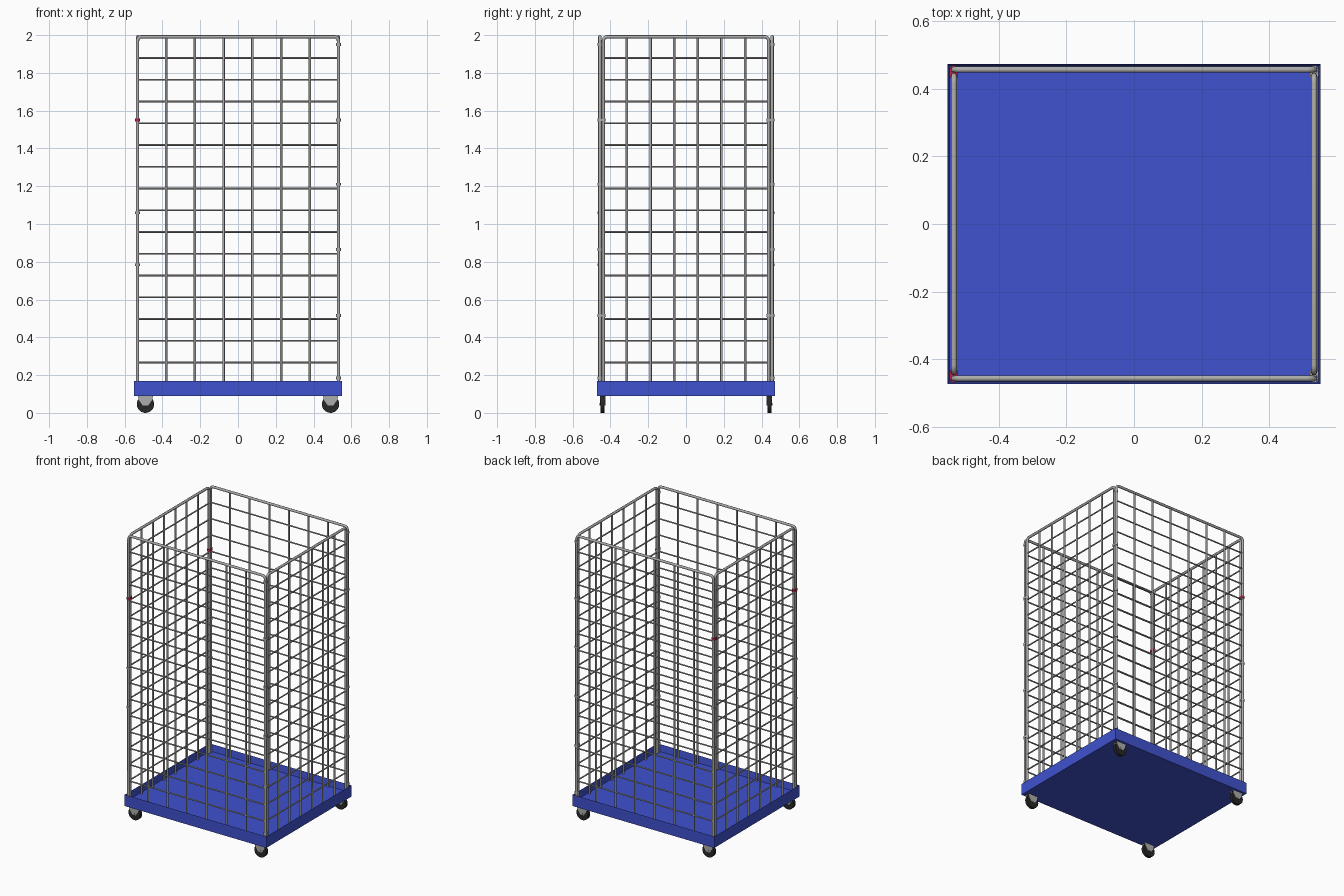
import bpy, bmesh, math
from mathutils import Matrix, Vector

if "Cube" in bpy.data.objects:
    bpy.data.objects.remove(bpy.data.objects["Cube"])

HX, HY = 0.551, 0.472          # half size of the tray
PX, PY, SY = 0.532, 0.456, 0.438  # post positions: front/back panels, side panels
TOP, FLOOR, TUBE = 1.991, 0.12, 0.009


def material(name, rgb):
    m = bpy.data.materials.new(name)
    m.diffuse_color = (*rgb, 1)
    m.use_nodes = True
    m.node_tree.nodes["Principled BSDF"].inputs["Base Color"].default_value = m.diffuse_color
    return m


blue = material("blue_paint", (0.05, 0.085, 0.62))
black = material("black_rubber", (0.02, 0.02, 0.02))
red = material("red_plastic", (0.5, 0.02, 0.06))
steel = material("steel", (0.42, 0.42, 0.41))


def finish(name, bm, mat, smooth=False):
    bmesh.ops.recalc_face_normals(bm, faces=bm.faces[:])
    me = bpy.data.meshes.new(name)
    bm.to_mesh(me)
    bm.free()
    ob = bpy.data.objects.new(name, me)
    bpy.context.collection.objects.link(ob)
    me.materials.append(mat)
    if smooth:
        bpy.context.view_layer.objects.active = ob
        bpy.ops.object.select_all(action='DESELECT')
        ob.select_set(True)
        bpy.ops.object.shade_smooth_by_angle(angle=math.radians(40))
    return ob


def add_box(bm, c, s):
    bmesh.ops.create_cube(bm, size=1, matrix=Matrix.Translation(c) @ Matrix.Diagonal((*s, 1)))


def add_cyl(bm, c, r, h, axis='Z', seg=16):
    rot = Matrix.Rotation(math.pi / 2, 4, 'X') if axis == 'Y' else Matrix()
    bmesh.ops.create_cone(bm, cap_ends=True, segments=seg, radius1=r, radius2=r, depth=h,
                          matrix=Matrix.Translation(c) @ rot)


def panel(name, half, matrix):
    """Rounded tube hoop with a wire grid, drawn in the local XZ plane."""
    cu = bpy.data.curves.new(name, 'CURVE')
    cu.dimensions = '3D'
    cu.bevel_depth = 1.0
    cu.bevel_resolution = 2
    cu.use_fill_caps = True

    def wire(points, r):
        sp = cu.splines.new('POLY')
        sp.points.add(len(points) - 1)
        for p, (x, z) in zip(sp.points, points):
            p.co = (x, 0, z, 1)
            p.radius = r
    # hoop with rounded top corners
    R = 0.022
    arc = [(half - R + R * math.cos(a), TOP - R + R * math.sin(a))
           for a in (math.pi / 2 * i / 5 for i in range(6))]
    path = [(half, FLOOR)] + arc
    wire(path + [(-x, z) for x, z in reversed(path)], TUBE)
    # upright and level wires
    for i in range(1, 7):
        x = -half + 2 * half * i / 7
        wire([(x, FLOOR), (x, TOP)], 0.0065)
    for i in range(15):
        z = 0.267 + 0.1151 * i
        wire([(-half, z), (half, z)], 0.0048)
    ob = bpy.data.objects.new(name, cu)
    bpy.context.collection.objects.link(ob)
    ob.matrix_world = matrix
    cu.materials.append(steel)
    bpy.ops.object.select_all(action='DESELECT')
    bpy.context.view_layer.objects.active = ob
    ob.select_set(True)
    bpy.ops.object.convert(target='MESH')
    bpy.ops.object.shade_smooth_by_angle(angle=math.radians(50))


# Tray: box with its top face inset and pushed down
bm = bmesh.new()
add_box(bm, (0, 0, 0.13), (2 * HX, 2 * HY, 0.08))
top = max(bm.faces, key=lambda f: f.calc_center_median().z)
bmesh.ops.inset_region(bm, faces=[top], thickness=0.008)
bmesh.ops.translate(bm, verts=top.verts[:], vec=(0, 0, FLOOR - 0.17))
finish("tray", bm, blue)

# Four mesh panels
turn = Matrix.Rotation(math.pi / 2, 4, 'Z')
for s, n in ((-1, "front"), (1, "back")):
    panel(n + "_panel", PX, Matrix.Translation((0, s * PY, 0)))
for s, n in ((-1, "left"), (1, "right")):
    panel(n + "_panel", SY, Matrix.Translation((s * PX, 0, 0)) @ turn)

# Clamps joining neighbouring posts, and small collars on the front and back posts
for sy, n in ((-1, "front"), (1, "back")):
    def clamp(bm, x, z):
        for y in (PY, SY):
            add_cyl(bm, (x, sy * y, z), 0.0125, 0.016)
        add_box(bm, (x, sy * (PY + SY) / 2, z), (0.025, PY - SY, 0.016))
    bm = bmesh.new()
    for z in (1.55, 0.515):
        clamp(bm, PX, z)
    finish(n + "_hinge_clamps", bm, steel, True)
    bm = bmesh.new()
    clamp(bm, -PX, 1.55)
    finish(n + "_latch", bm, red, True)
    bm = bmesh.new()
    for x, zs in ((PX, (1.95, 1.21, 0.865, 0.185)), (-PX, (1.06, 0.785))):
        for z in zs:
            add_cyl(bm, (x, sy * PY, z), 0.0125, 0.014)
    finish(n + "_collars", bm, steel, True)

# Casters: wheel, axle, two tapered fork plates and a top plate
for sx in (-1, 1):
    for sy in (-1, 1):
        x, y = sx * 0.49, sy * 0.442
        tag = ("left" if sx < 0 else "right") + ("_front" if sy < 0 else "_back")
        bm = bmesh.new()
        add_cyl(bm, (x, y, 0.046), 0.046, 0.022, 'Y', 28)
        finish(tag + "_wheel", bm, black, True)
        bm = bmesh.new()
        profile = [(-0.04, 0.09), (0.04, 0.09), (0.036, 0.07), (0.014, 0.038), (-0.014, 0.038), (-0.036, 0.07)]
        for o in (-0.0145, 0.0115):
            f = bm.faces.new([bm.verts.new((x + px, y + o, pz)) for px, pz in profile])
            new = bmesh.ops.extrude_face_region(bm, geom=[f])["geom"]
            bmesh.ops.translate(bm, vec=Vector((0, 0.003, 0)),
                                verts=[v for v in new if isinstance(v, bmesh.types.BMVert)])
        add_cyl(bm, (x, y, 0.046), 0.007, 0.034, 'Y', 12)
        finish(tag + "_fork", bm, steel)
